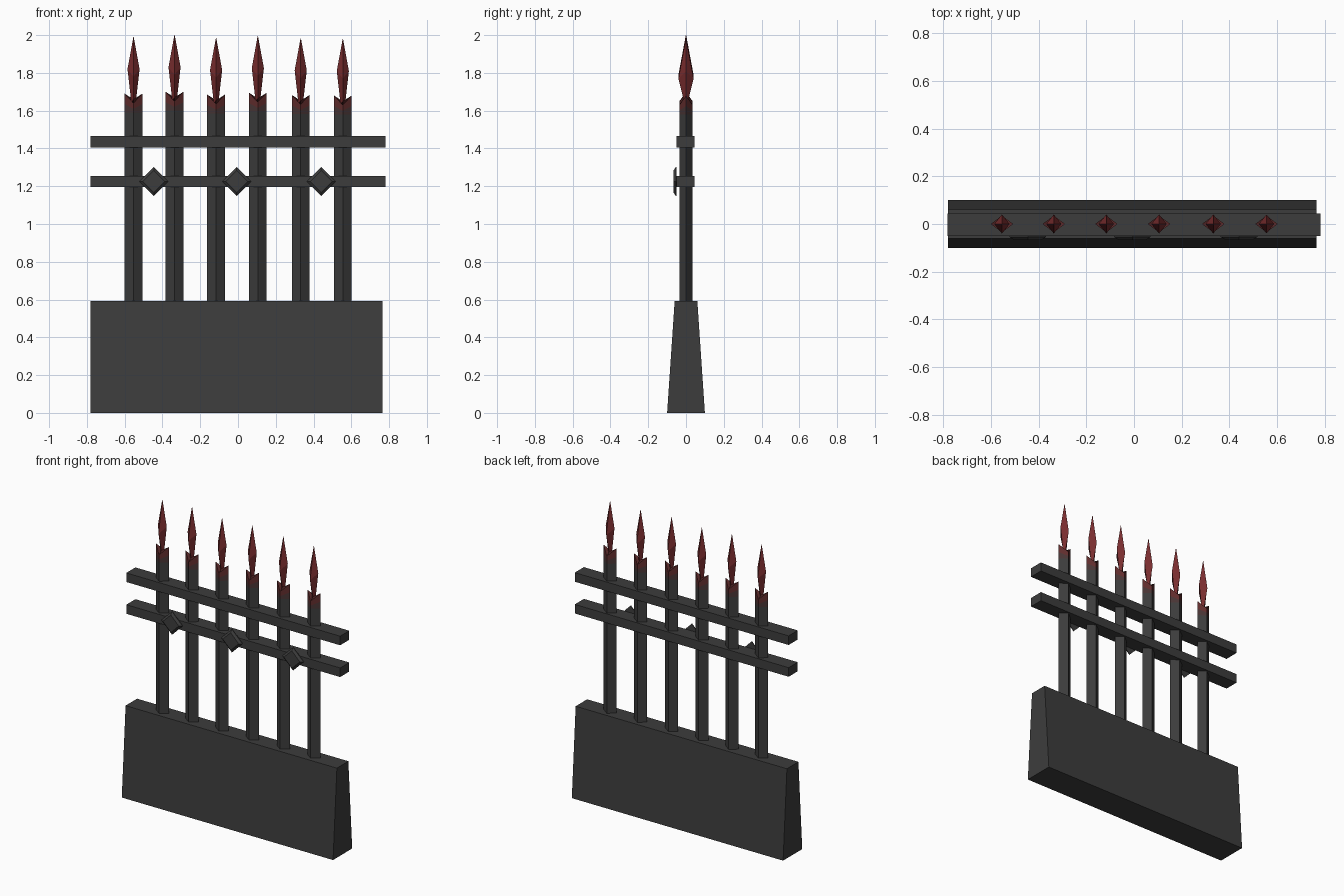
import bpy, bmesh

if "Cube" in bpy.data.objects:
    bpy.data.objects.remove(bpy.data.objects["Cube"])


def material(name, rgb):
    m = bpy.data.materials.new(name)
    m.diffuse_color = (*rgb, 1)
    m.use_nodes = True
    m.node_tree.nodes["Principled BSDF"].inputs["Base Color"].default_value = m.diffuse_color
    return m


IRON = material("dark iron", (0.046, 0.046, 0.046))
RUST = material("dark rust", (0.068, 0.036, 0.036))
CROWN = material("deep red", (0.12, 0.026, 0.026))
RED = material("spear red", (0.19, 0.026, 0.028))


def finish(name, bm, mats):
    bmesh.ops.recalc_face_normals(bm, faces=bm.faces)
    me = bpy.data.meshes.new(name)
    bm.to_mesh(me)
    bm.free()
    for m in mats:
        me.materials.append(m)
    ob = bpy.data.objects.new(name, me)
    bpy.context.collection.objects.link(ob)
    return ob


def loft(name, rings, mats, bands):
    """Skin four-sided rings; bands gives the material of each step."""
    bm = bmesh.new()
    loops = [[bm.verts.new(p) for p in ring] for ring in rings]
    for a, b, mat in zip(loops, loops[1:], bands):
        for i in range(4):
            j = (i + 1) % 4
            bm.faces.new((a[i], a[j], b[j], b[i])).material_index = mat
    bm.faces.new(loops[0]).material_index = bands[0]
    bm.faces.new(loops[-1]).material_index = bands[-1]
    return finish(name, bm, mats)


def rect(x0, x1, y0, y1, z):
    return [(x0, y0, z), (x1, y0, z), (x1, y1, z), (x0, y1, z)]


# tapered wall base
loft("wall_base", [rect(-0.78, 0.765, -0.1, 0.1, 0),
                   rect(-0.78, 0.765, -0.06, 0.06, 0.592)], [IRON], [0])

# two horizontal rails
for name, z in (("lower_rail", 1.195), ("upper_rail", 1.405)):
    loft(name, [rect(-0.782, 0.782, -0.05, 0.045, z),
                rect(-0.782, 0.782, -0.05, 0.045, z + 0.06)], [IRON], [0])


# diamond posts with notched crown and spear head
def diamond(x, hx, hy, zx, zy):
    return [(x - hx, 0, zx), (x, -hy, zy), (x + hx, 0, zx), (x, hy, zy)]


POSTS = [(-0.553, 0), (-0.336, 0.01), (-0.116, -0.005),
         (0.105, 0.005), (0.332, -0.007), (0.555, -0.01)]
for n, (x, dz) in enumerate(POSTS, 1):
    profile = [(0.047, 0.035, 0.57, 0.57),
               (0.047, 0.035, 1.59 + dz, 1.59 + dz),
               (0.047, 0.035, 1.635 + dz, 1.61 + dz),
               (0.047, 0.035, 1.69 + dz, 1.64 + dz),
               (0.012, 0.010, 1.645 + dz, 1.66 + dz),
               (0.032, 0.040, 1.82 + dz, 1.78 + dz),
               (0.001, 0.001, 1.99 + dz, 1.99 + dz)]
    loft(f"spear_post_{n}", [diamond(x, *p) for p in profile],
         [IRON, RUST, CROWN, RED], [0, 1, 2, 2, 3, 3])


# bevelled diamond studs on the lower rail
def stud_ring(x, r, y):
    return [(x - r, y, 1.225), (x, y, 1.225 - r), (x + r, y, 1.225), (x, y, 1.225 + r)]


for n, x in enumerate((-0.445, -0.007, 0.44), 1):
    loft(f"diamond_stud_{n}", [stud_ring(x, 0.077, -0.049), stud_ring(x, 0.077, -0.054),
                               stud_ring(x, 0.058, -0.066)], [IRON], [0, 0])
